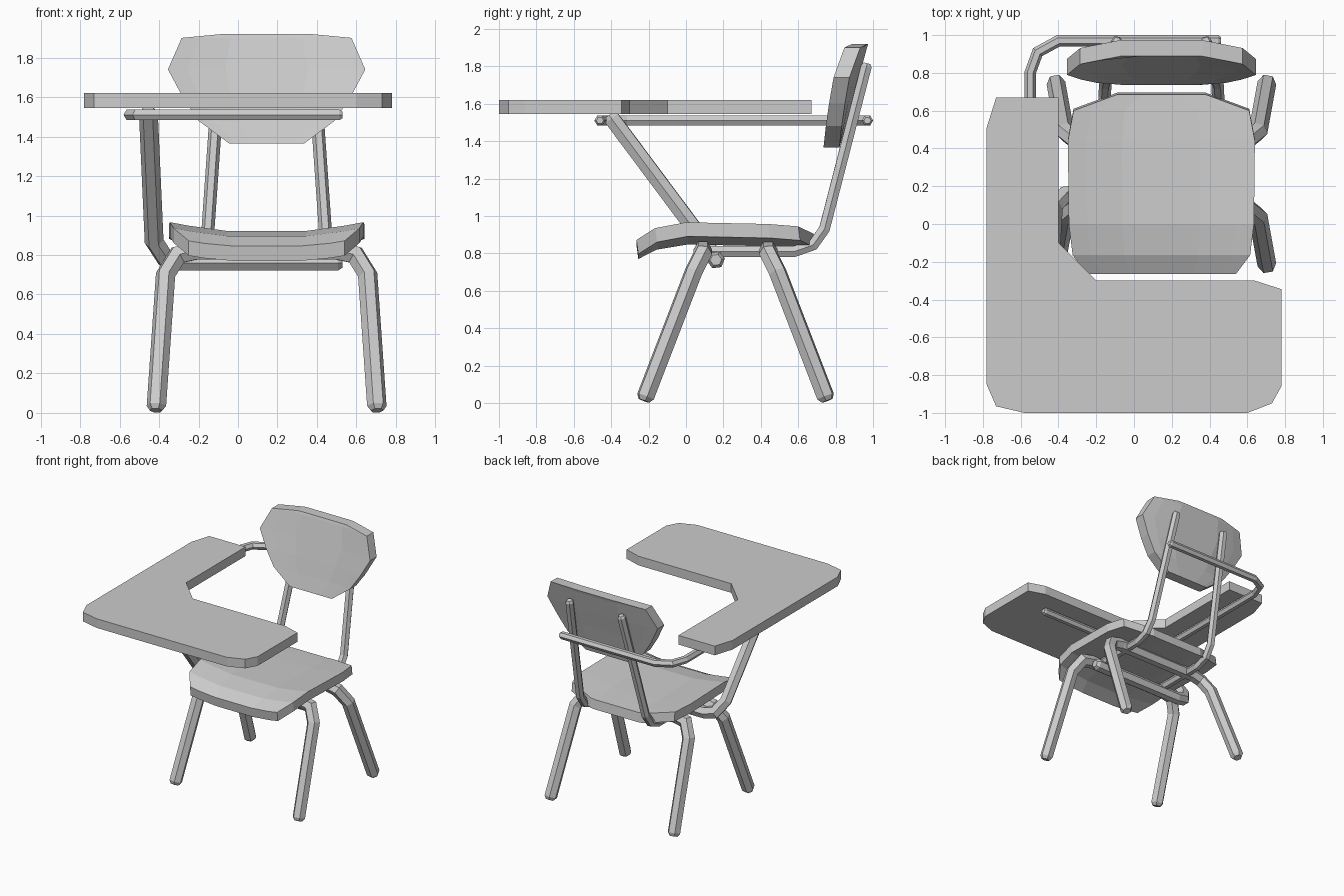
import bpy, bmesh, math
from mathutils import Vector

if "Cube" in bpy.data.objects:
    bpy.data.objects.remove(bpy.data.objects["Cube"], do_unlink=True)

GREY = (0.6, 0.6, 0.6, 1)
mat = bpy.data.materials.new("plain grey")
mat.use_nodes = True
mat.diffuse_color = GREY
mat.node_tree.nodes["Principled BSDF"].inputs["Base Color"].default_value = GREY

MID = 0.145  # the chair sits to one side of the desk's centre


def finish(bm, name):
    bmesh.ops.recalc_face_normals(bm, faces=bm.faces)
    mesh = bpy.data.meshes.new(name)
    bm.to_mesh(mesh)
    bm.free()
    mesh.materials.append(mat)
    ob = bpy.data.objects.new(name, mesh)
    bpy.context.collection.objects.link(ob)
    return ob


def tube(name, path, r, sides=6):
    """Mitred hexagonal tube with lightly chamfered ends."""
    pts = [Vector(p) for p in path]
    n = len(pts)
    dirs = [(pts[i + 1] - pts[i]).normalized() for i in range(n - 1)]
    across = dirs[0].cross(Vector((0, 0, 1))).normalized()
    up = across.cross(dirs[0])
    offs = [(across * math.cos(a) + up * math.sin(a)) * r
            for a in (math.tau * k / sides for k in range(sides))]
    ring = [pts[0] + o for o in offs]
    rings = [[pts[0] + o * 0.65 for o in offs],
             [p + dirs[0] * r * 0.5 for p in ring]]
    for i in range(1, n):
        d = dirs[i - 1]
        normal = d if i == n - 1 else (d + dirs[i]).normalized()
        # slide the ring along the segment onto the mitre plane
        ring = [p + d * ((pts[i] - p).dot(normal) / d.dot(normal)) for p in ring]
        if i < n - 1:
            rings.append(ring)
    rings.append([p - dirs[-1] * r * 0.5 for p in ring])
    rings.append([pts[-1] + (p - pts[-1]) * 0.65 for p in ring])
    bm = bmesh.new()
    vs = [[bm.verts.new(p) for p in rg] for rg in rings]
    for a, b in zip(vs, vs[1:]):
        for k in range(sides):
            j = (k + 1) % sides
            bm.faces.new((a[k], a[j], b[j], b[k]))
    bm.faces.new(vs[0])
    bm.faces.new(vs[-1])
    return finish(bm, name)


def panel(name, rows, bend, thick):
    """Dished board: rows of (half width, y, z), sides pushed along bend."""
    bm = bmesh.new()
    bend, thick = Vector(bend), Vector(thick)
    grid = []
    for hw, y, z in rows:
        line = []
        for u in (-1, -0.8, -0.42, 0.42, 0.8, 1):
            x = u * hw
            lift = (max(0, abs(x) - 0.195) / 0.3) ** 1.3
            line.append(bm.verts.new(Vector((MID + x, y, z)) + bend * lift))
        grid.append(line)
    for a, b in zip(grid, grid[1:]):
        for k in range(len(a) - 1):
            bm.faces.new((a[k], a[k + 1], b[k + 1], b[k]))
    ext = bmesh.ops.extrude_face_region(bm, geom=bm.faces[:], use_keep_orig=True)
    moved = [v for v in ext["geom"] if isinstance(v, bmesh.types.BMVert)]
    bmesh.ops.translate(bm, verts=moved, vec=thick)
    return finish(bm, name)


# Seat and backrest boards
panel("seat",
      [(0.395, -0.265, 0.845), (0.47, -0.165, 0.895), (0.49, 0, 0.922),
       (0.495, 0.44, 0.912), (0.465, 0.6, 0.905), (0.235, 0.685, 0.9)],
      (0, 0, 0.045), (0, 0.01, -0.075))
panel("backrest",
      [(0.19, 0.735, 1.365), (0.345, 0.768, 1.48), (0.425, 0.8, 1.6),
       (0.5, 0.84, 1.74), (0.43, 0.883, 1.9), (0.22, 0.89, 1.92)],
      (0, -0.05, 0), (0, 0.085, 0))

# L-shaped desktop
outline = [(-0.78, 0.51), (-0.73, 0.67), (-0.4, 0.67), (-0.4, -0.1),
           (-0.2, -0.3), (0.64, -0.3), (0.78, -0.345), (0.78, -0.86),
           (0.73, -0.95), (0.6, -1), (-0.58, -1), (-0.73, -0.965),
           (-0.78, -0.85)]
bm = bmesh.new()
base = bm.faces.new([bm.verts.new((x, y, 1.545)) for x, y in outline])
ext = bmesh.ops.extrude_face_region(bm, geom=[base], use_keep_orig=True)
bmesh.ops.translate(bm, vec=(0, 0, 0.075),
                    verts=[v for v in ext["geom"] if isinstance(v, bmesh.types.BMVert)])
finish(bm, "desktop")

# Legs: each pair is one bent tube passing under the seat
for name, foot, knee, top in (("front_legs", -0.225, 0.04, 0.09),
                              ("rear_legs", 0.755, 0.49, 0.44)):
    half = [(0.56, foot, 0.012), (0.512, knee, 0.7), (0.45, top, 0.8),
            (0.36, top, 0.82)]
    path = [(MID - x, y, z) for x, y, z in half]
    path += [(MID + x, y, z) for x, y, z in reversed(half)]
    tube(name, path, 0.05)

# Pair of backrest supports running under the seat and up behind
for name, s in (("right_back_support", -1), ("left_back_support", 1)):
    tube(name, [(MID + s * x, y, z) for x, y, z in (
        (0.3, 0.1, 0.81), (0.3, 0.58, 0.81), (0.3, 0.68, 0.845),
        (0.297, 0.74, 0.93), (0.235, 0.968, 1.815))], 0.033)

# Rail under the desktop, wrapping round behind the backrest
tube("desk_rail", [(x, y, 1.51) for x, y in (
    (0.53, -0.46), (-0.42, -0.46), (-0.51, -0.42), (-0.55, -0.32),
    (-0.55, 0.8), (-0.51, 0.91), (-0.4, 0.97), (0.46, 0.97))], 0.03)

# Slanted desk post bending into the crossbar below the seat
tube("desk_post", [(-0.455, -0.41, 1.54), (-0.425, 0.09, 0.87),
                   (-0.37, 0.15, 0.785), (-0.29, 0.16, 0.765),
                   (0.53, 0.16, 0.765)], 0.048)
